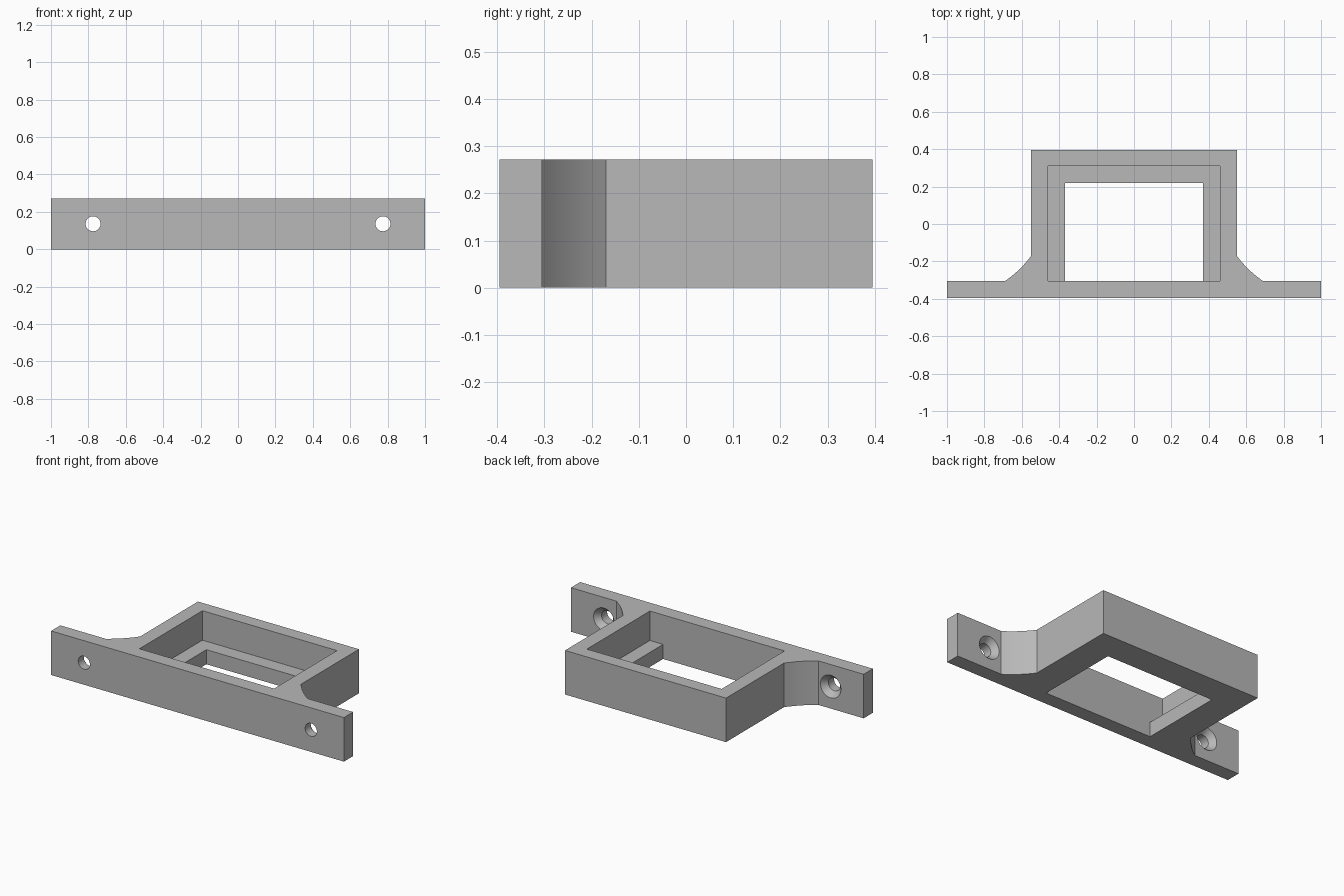
import bpy, bmesh, math

cube = bpy.data.objects.get("Cube")
if cube:
    bpy.data.objects.remove(cube, do_unlink=True)

HEIGHT = 0.272
BACK, FRONT, PLATE_BACK = 0.395, -0.395, -0.305

grey = bpy.data.materials.new("plain grey")
grey.use_nodes = True
colour = (0.48, 0.48, 0.48, 1)
grey.diffuse_color = colour
grey.node_tree.nodes["Principled BSDF"].inputs["Base Color"].default_value = colour


def add_object(name, bm):
    bmesh.ops.recalc_face_normals(bm, faces=bm.faces)
    mesh = bpy.data.meshes.new(name)
    bm.to_mesh(mesh)
    bm.free()
    mesh.materials.append(grey)
    obj = bpy.data.objects.new(name, mesh)
    bpy.context.collection.objects.link(obj)
    return obj


def prism(name, outline, z0, z1):
    bm = bmesh.new()
    face = bm.faces.new([bm.verts.new((x, y, z0)) for x, y in outline])
    new = bmesh.ops.extrude_face_region(bm, geom=[face])["geom"]
    for v in new:
        if isinstance(v, bmesh.types.BMVert):
            v.co.z = z1
    return add_object(name, bm)


def box(name, half_x, y0, y1, z0, z1):
    return prism(name, [(-half_x, y0), (half_x, y0), (half_x, y1), (-half_x, y1)], z0, z1)


def screw_cutter(name, x, segments=40):
    # Straight bore that flares into a countersink at the back of the plate
    profile = [(FRONT - 0.05, 0.04), (PLATE_BACK - 0.035, 0.04),
               (PLATE_BACK, 0.07), (PLATE_BACK + 0.03, 0.07)]
    bm = bmesh.new()
    rings = []
    for y, r in profile:
        angles = [2 * math.pi * i / segments for i in range(segments)]
        rings.append([bm.verts.new((x + r * math.cos(a), y, HEIGHT / 2 + r * math.sin(a)))
                      for a in angles])
    for a, b in zip(rings, rings[1:]):
        for i in range(segments):
            j = (i + 1) % segments
            bm.faces.new((a[i], a[j], b[j], b[i]))
    bm.faces.new(rings[0])
    bm.faces.new(rings[-1])
    return add_object(name, bm)


# Bracket outline: long plate, slightly hollow gussets and rectangular frame
gusset = []
for i in range(9):
    t = i / 8
    sag = 0.006 * 4 * t * (1 - t)
    gusset.append((0.69 - 0.14 * t - sag, PLATE_BACK + 0.135 * t - sag))
half = [(1, FRONT), (1, PLATE_BACK)] + gusset + [(0.55, BACK)]
outline = half + [(-x, y) for x, y in reversed(half)]
bracket = prism("mounting_bracket", outline, 0, HEIGHT)

# Recess, through opening that leaves a ledge, and screw holes
cutters = [
    box("recess_cutter", 0.46, PLATE_BACK, 0.31, 0.09, HEIGHT + 0.1),
    box("opening_cutter", 0.37, PLATE_BACK, 0.22, -0.1, HEIGHT + 0.1),
    screw_cutter("left_screw_cutter", 0.775),
    screw_cutter("right_screw_cutter", -0.775),
]
bpy.context.view_layer.objects.active = bracket
for cutter in cutters:
    cutter.hide_render = True
    mod = bracket.modifiers.new("cut", 'BOOLEAN')
    mod.operation = 'DIFFERENCE'
    mod.solver = 'EXACT'
    mod.object = cutter
    bpy.ops.object.modifier_apply(modifier=mod.name)
    bpy.data.objects.remove(cutter, do_unlink=True)

# Smooth bores and gussets, crisp edges elsewhere
bpy.ops.object.select_all(action='DESELECT')
bracket.select_set(True)
bpy.ops.object.shade_smooth_by_angle(angle=math.radians(25))
